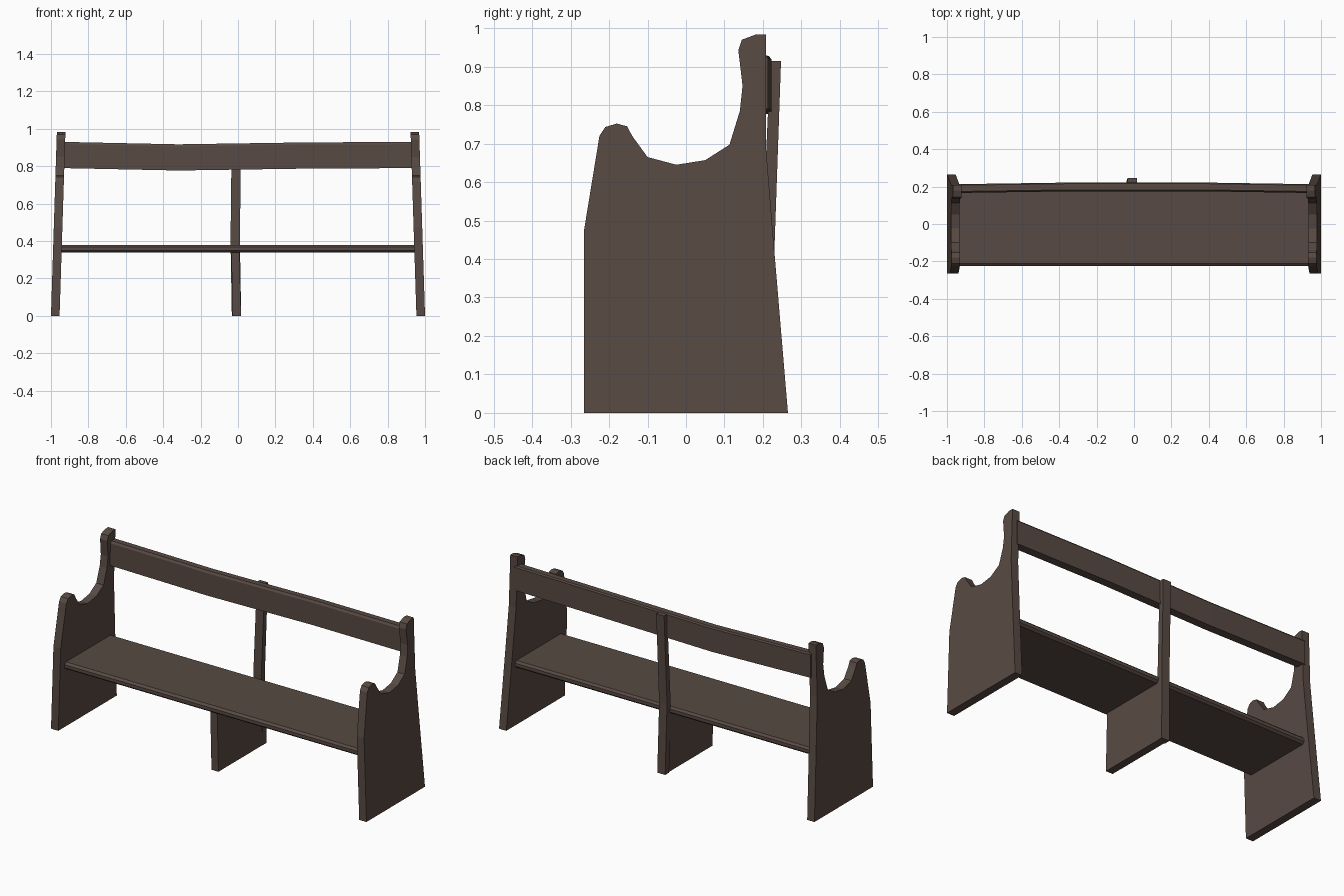
import bpy, bmesh

if "Cube" in bpy.data.objects:
    bpy.data.objects.remove(bpy.data.objects["Cube"])

wood = bpy.data.materials.new("dark brown wood")
wood.diffuse_color = (0.097, 0.068, 0.056, 1)
wood.use_nodes = True
wood.node_tree.nodes["Principled BSDF"].inputs["Base Color"].default_value = wood.diffuse_color


def loft(name, rings):
    """Skin a stack of equal-length point rings and cap both ends."""
    bm = bmesh.new()
    vs = [[bm.verts.new(p) for p in ring] for ring in rings]
    n = len(vs[0])
    for a, b in zip(vs, vs[1:]):
        for i in range(n):
            j = (i + 1) % n
            bm.faces.new((a[i], a[j], b[j], b[i]))
    bm.faces.new(vs[0])
    bm.faces.new(vs[-1])
    bmesh.ops.recalc_face_normals(bm, faces=bm.faces)
    mesh = bpy.data.meshes.new(name)
    bm.to_mesh(mesh)
    bm.free()
    mesh.materials.append(wood)
    obj = bpy.data.objects.new(name, mesh)
    bpy.context.collection.objects.link(obj)
    return obj


# End panels: armrest and back upright in one (y, z) profile, leaning inwards
panel = [(-.265, 0), (-.265, .475), (-.225, .72), (-.21, .743), (-.18, .752),
         (-.153, .745), (-.14, .72), (-.1, .665), (-.025, .645), (.05, .657),
         (.113, .697), (.14, .785), (.147, .85), (.136, .943), (.145, .97),
         (.18, .983), (.208, .983), (.208, .69), (.228, .44), (.265, 0)]
for side, label in ((-1, "left"), (1, "right")):
    loft(label + "_end_panel",
         [[(side * (x - .032 * z), y, z) for y, z in panel] for x in (.954, 1)])

# Seat board with rounded long edges
seat = [(-.212, .338), (-.225, .349), (-.225, .367), (-.212, .378),
        (.19, .378), (.202, .367), (.202, .349), (.19, .338)]
loft("seat", [[(x, y, z) for y, z in seat] for x in (-.95, .95)])

# Backrest rail: slightly bowed backwards and sagging left of the middle
rail = [(.166, .79), (.166, .918), (.174, .93), (.207, .93), (.213, .922), (.213, .79)]
stations = [(-.94, 0, 0), (-.32, .009, -.013), (.35, .009, -.003), (.94, 0, 0)]
loft("backrest_rail", [[(x, y + dy, z + dz) for y, z in rail] for x, dy, dz in stations])

# Middle back post, bent at seat height: (z, centre x, front y, back y)
post = [(0, -.008, .2, .236), (.4, -.015, .196, .229), (.915, -.009, .219, .247)]
loft("back_post", [[(cx - .025, f, z), (cx + .025, f, z), (cx + .025, b, z), (cx - .025, b, z)]
                   for z, cx, f, b in post])

# Middle leg panel under the seat
loft("middle_leg", [[(cx - .022, -.2, z), (cx + .022, -.2, z), (cx + .022, .205, z), (cx - .022, .205, z)]
                    for z, cx in ((0, -.006), (.345, -.014))])
